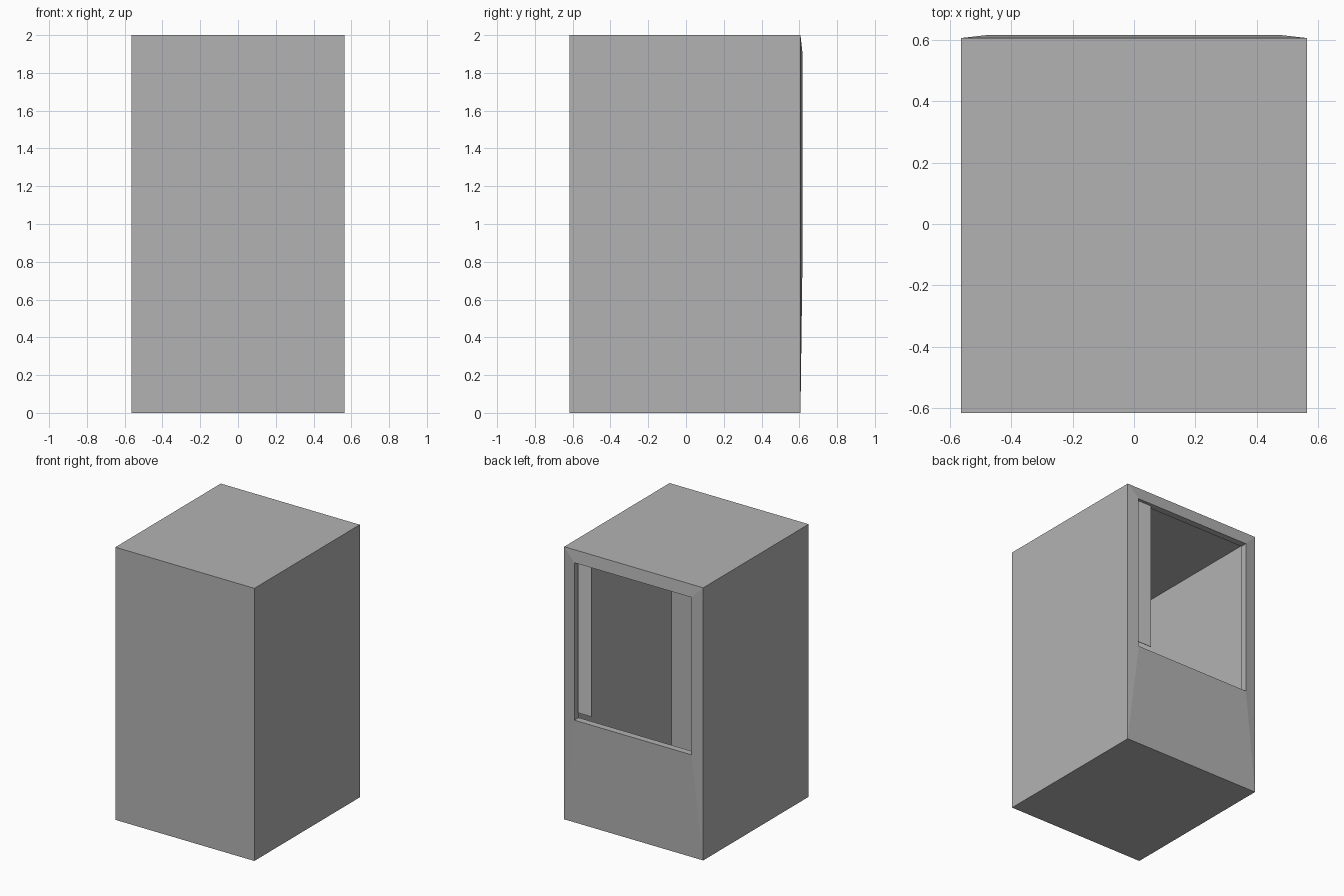
import bpy, bmesh

if "Cube" in bpy.data.objects:
    bpy.data.objects.remove(bpy.data.objects["Cube"])


def make_object(name, bm, grey):
    bmesh.ops.recalc_face_normals(bm, faces=bm.faces)
    mesh = bpy.data.meshes.new(name)
    bm.to_mesh(mesh)
    bm.free()
    mat = bpy.data.materials.new(name + "_grey")
    mat.diffuse_color = (grey, grey, grey, 1)
    mat.use_nodes = True
    mat.node_tree.nodes["Principled BSDF"].inputs["Base Color"].default_value = mat.diffuse_color
    mesh.materials.append(mat)
    obj = bpy.data.objects.new(name, mesh)
    bpy.context.collection.objects.link(obj)
    return obj


def rect_loop(bm, half_w, y, z0, z1):
    corners = ((-half_w, z0), (half_w, z0), (half_w, z1), (-half_w, z1))
    return [bm.verts.new((x, y, z)) for x, z in corners]


# Hollow booth: rectangles run from the outer front, round the window, to the inner front
bm = bmesh.new()
sections = [
    (0.564, -0.616, 0.0, 2.0),     # outer front
    (0.564, 0.606, 0.0, 2.0),      # outer back
    (0.475, 0.616, 0.755, 1.91),   # window rim, slightly proud
    (0.475, 0.567, 0.755, 1.91),   # window inside edge
    (0.515, 0.560, 0.05, 1.95),    # inner back
    (0.515, -0.566, 0.05, 1.95),   # inner front
]
loops = [rect_loop(bm, *s) for s in sections]
for a, b in zip(loops, loops[1:]):
    for i in range(4):
        j = (i + 1) % 4
        bm.faces.new((a[i], a[j], b[j], b[i]))
bm.faces.new(loops[0])
bm.faces.new(loops[-1])
make_object("booth_shell", bm, 0.45)

# Narrow light strip standing at one side of the window
bm = bmesh.new()
strip = [(0.46, 0.595), (0.35, 0.595), (0.35, 0.591), (0.46, 0.591)]
base = bm.faces.new([bm.verts.new((x, y, 0.805)) for x, y in strip])
top = bmesh.ops.extrude_face_region(bm, geom=[base])
bmesh.ops.translate(bm, vec=(0, 0, 1.104),
                    verts=[v for v in top["geom"] if isinstance(v, bmesh.types.BMVert)])
make_object("window_strip", bm, 0.85)
